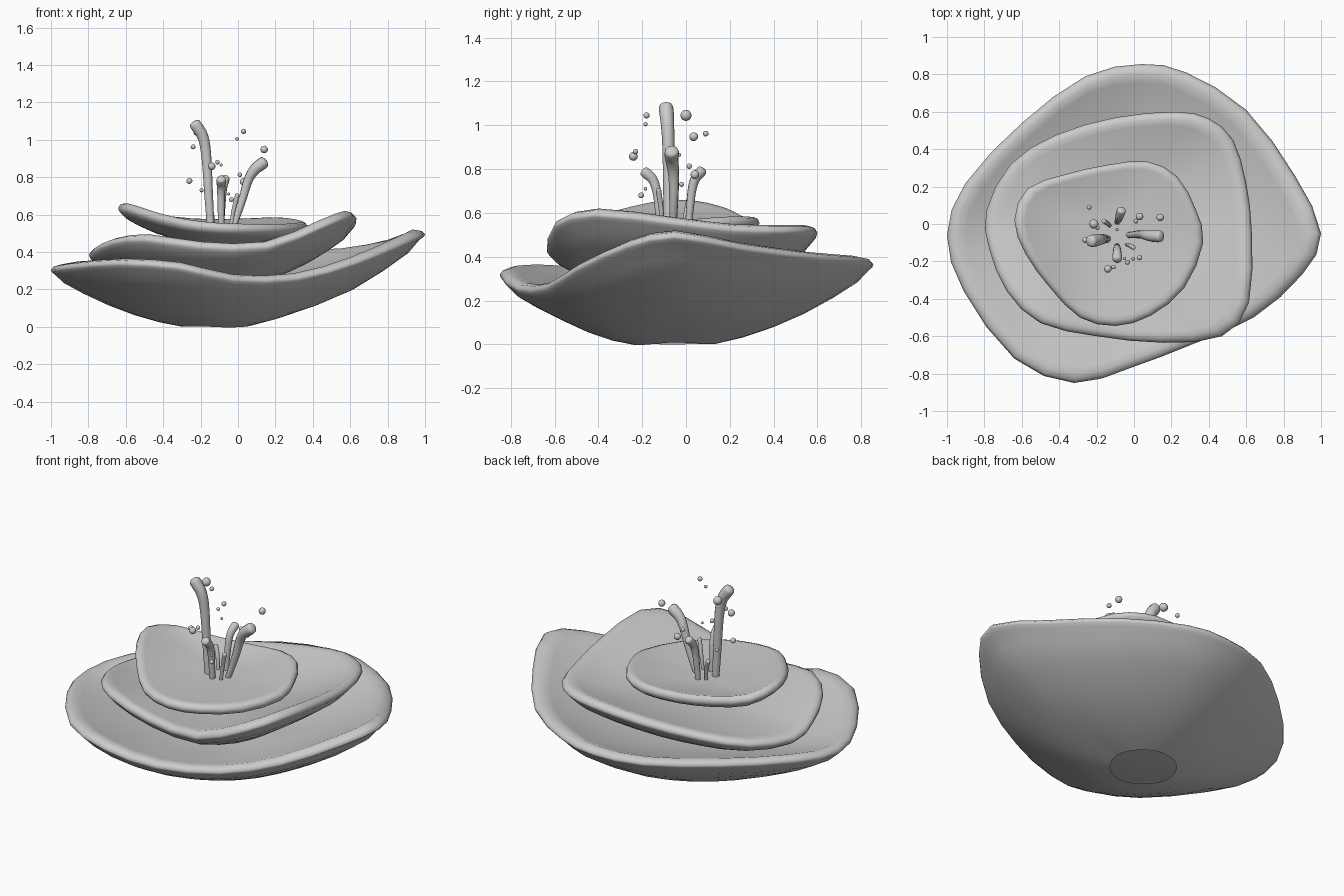
import bpy, bmesh
from math import atan2, cos, sin
from mathutils import Vector

CX, CY = -0.11, -0.05


def closed_spline(pts, steps):
    """Closed Catmull-Rom through the control points."""
    p = [Vector(q) for q in pts]
    n, out = len(p), []
    for i in range(n):
        a, b, c, d = p[i - 1], p[i], p[(i + 1) % n], p[(i + 2) % n]
        for k in range(steps):
            t = k / steps
            out.append(0.5 * (2 * b + (c - a) * t + (2 * a - 5 * b + 4 * c - d) * t * t
                              + (3 * b - a - 3 * c + d) * t ** 3))
    return out


def basin(name, rim_pts, base, floor):
    """Wavy dish: underside with an open round foot, rounded lip, shallow inside."""
    rim = closed_spline(rim_pts, 2)
    n = len(rim)
    mean = sum(((r.x - CX) ** 2 + (r.y - CY) ** 2) ** 0.5 for r in rim) / n
    bm = bmesh.new()

    def ring(s, height):
        w = max(0.0, (0.6 - s) / 0.4)  # blend to a circle near the middle
        out = []
        for r in rim:
            dx, dy = r.x - CX, r.y - CY
            a = atan2(dy, dx)
            x = s * (dx * (1 - w) + mean * cos(a) * w)
            y = s * (dy * (1 - w) + mean * sin(a) * w)
            out.append(bm.verts.new((CX + x, CY + y, height(r.z))))
        return out

    rings = []
    for s in (0.21, 0.35, 0.5, 0.65, 0.8, 0.92):
        rings.append(ring(s, lambda z, s=s: base + (z - 0.055 - base) * s ** 1.9))
    for s, drop in ((0.975, 0.053), (0.995, 0.038), (1.0, 0.025), (0.983, 0.008), (0.94, 0.0)):
        rings.append(ring(s, lambda z, d=drop: z - d))
    for s in (0.89, 0.8, 0.65, 0.5, 0.35, 0.21):
        rings.append(ring(s, lambda z, s=s: floor + (z - floor) * (s / 0.94) ** 2))
    for a, b in zip(rings, rings[1:]):
        for i in range(n):
            j = (i + 1) % n
            bm.faces.new((a[i], a[j], b[j], b[i]))
    # floor disc
    mid = bm.verts.new((CX, CY, floor))
    for i in range(n):
        bm.faces.new((rings[-1][i], rings[-1][(i + 1) % n], mid))
    for f in bm.faces:
        f.smooth = True
    me = bpy.data.meshes.new(name)
    bm.to_mesh(me)
    bm.free()
    bpy.context.collection.objects.link(bpy.data.objects.new(name, me))


# Three stacked basins, rim points run counter-clockwise from the right
basin("lower_basin", [
    (1.0, -0.05, 0.52), (0.86, 0.26, 0.465), (0.60, 0.61, 0.42), (0.28, 0.81, 0.405),
    (0.04, 0.855, 0.39), (-0.26, 0.79, 0.38), (-0.60, 0.54, 0.365), (-0.90, 0.22, 0.35),
    (-1.0, -0.06, 0.33), (-0.91, -0.36, 0.345), (-0.64, -0.72, 0.365), (-0.32, -0.85, 0.345),
    (-0.02, -0.77, 0.28), (0.32, -0.64, 0.285), (0.64, -0.50, 0.37), (0.90, -0.27, 0.475)],
    -0.015, 0.21)
basin("middle_basin", [
    (0.63, -0.05, 0.58), (0.60, 0.22, 0.55), (0.53, 0.45, 0.545), (0.40, 0.565, 0.545),
    (0.22, 0.60, 0.535), (-0.10, 0.57, 0.50), (-0.42, 0.475, 0.46), (-0.66, 0.32, 0.42),
    (-0.79, 0.07, 0.40), (-0.775, -0.13, 0.43), (-0.68, -0.36, 0.475), (-0.50, -0.53, 0.495),
    (-0.20, -0.60, 0.455), (0.16, -0.635, 0.455), (0.47, -0.60, 0.57), (0.615, -0.42, 0.62)],
    0.20, 0.41)
basin("upper_basin", [
    (0.37, -0.10, 0.56), (0.33, 0.08, 0.575), (0.23, 0.255, 0.585), (0.07, 0.335, 0.58),
    (-0.15, 0.315, 0.575), (-0.37, 0.265, 0.59), (-0.57, 0.19, 0.625), (-0.64, 0.02, 0.66),
    (-0.58, -0.16, 0.65), (-0.45, -0.34, 0.61), (-0.29, -0.50, 0.575), (-0.10, -0.545, 0.555),
    (0.09, -0.49, 0.55), (0.27, -0.34, 0.55)],
    0.43, 0.535)


def jet(name, pts, r0, r1):
    """Water strand thickening toward a rounded tip."""
    cu = bpy.data.curves.new(name, 'CURVE')
    cu.dimensions = '3D'
    cu.bevel_depth = 1.0
    cu.bevel_resolution = 3
    cu.use_fill_caps = True
    cu.resolution_u = 6
    p = [Vector(q) for q in pts]
    d = (p[-1] - p[-2]).normalized()
    radii = [r0 + (r1 - r0) * i / (len(p) - 1) for i in range(len(p))]
    p += [p[-1] + d * r1 * 0.9, p[-1] + d * r1]
    radii += [r1 * 0.9, r1 * 0.05]
    sp = cu.splines.new('NURBS')
    sp.points.add(len(p) - 1)
    for pt, co, r in zip(sp.points, p, radii):
        pt.co = (*co, 1)
        pt.radius = r
    sp.order_u = 3
    sp.use_endpoint_u = True
    sp.use_smooth = True
    bpy.context.collection.objects.link(bpy.data.objects.new(name, cu))


# Water jets
jet("tall_jet", [(-0.145, -0.08, 0.52), (-0.157, -0.08, 0.7), (-0.168, -0.08, 0.92),
                 (-0.185, -0.085, 1.02), (-0.22, -0.09, 1.07)], 0.021, 0.034)
jet("right_jet", [(-0.03, -0.06, 0.52), (0.02, -0.055, 0.66), (0.05, -0.055, 0.78),
                  (0.085, -0.065, 0.84), (0.125, -0.065, 0.87)], 0.016, 0.034)
jet("front_jet", [(-0.09, -0.12, 0.52), (-0.09, -0.125, 0.66), (-0.09, -0.145, 0.75),
                  (-0.09, -0.18, 0.78)], 0.016, 0.026)
jet("back_jet", [(-0.09, 0.01, 0.52), (-0.085, 0.02, 0.66), (-0.08, 0.035, 0.75),
                 (-0.07, 0.065, 0.785)], 0.015, 0.025)
jet("small_right_jet", [(-0.04, -0.11, 0.52), (-0.03, -0.11, 0.6), (-0.005, -0.125, 0.7)], 0.009, 0.013)
jet("small_left_jet", [(-0.13, -0.01, 0.52), (-0.135, 0.0, 0.6), (-0.16, 0.015, 0.66)], 0.01, 0.013)

# Droplets: x, y, z, radius
drops = [(-0.215, 0.0, 1.045, 0.025), (0.03, -0.18, 1.045, 0.014), (-0.005, -0.185, 1.005, 0.01),
         (0.14, 0.035, 0.948, 0.02), (-0.24, 0.09, 0.962, 0.013), (-0.14, -0.24, 0.858, 0.02),
         (-0.11, -0.23, 0.88, 0.012), (-0.09, -0.03, 0.865, 0.008), (0.01, 0.015, 0.813, 0.012),
         (0.03, 0.04, 0.775, 0.02), (-0.195, -0.02, 0.73, 0.011), (-0.035, -0.205, 0.68, 0.013),
         (-0.05, -0.185, 0.71, 0.008), (-0.26, -0.085, 0.78, 0.016)]
for i, (x, y, z, r) in enumerate(drops):
    bpy.ops.mesh.primitive_uv_sphere_add(segments=16, ring_count=10, radius=r, location=(x, y, z))
    bpy.context.object.name = f"droplet_{i + 1}"
    bpy.ops.object.shade_smooth()
